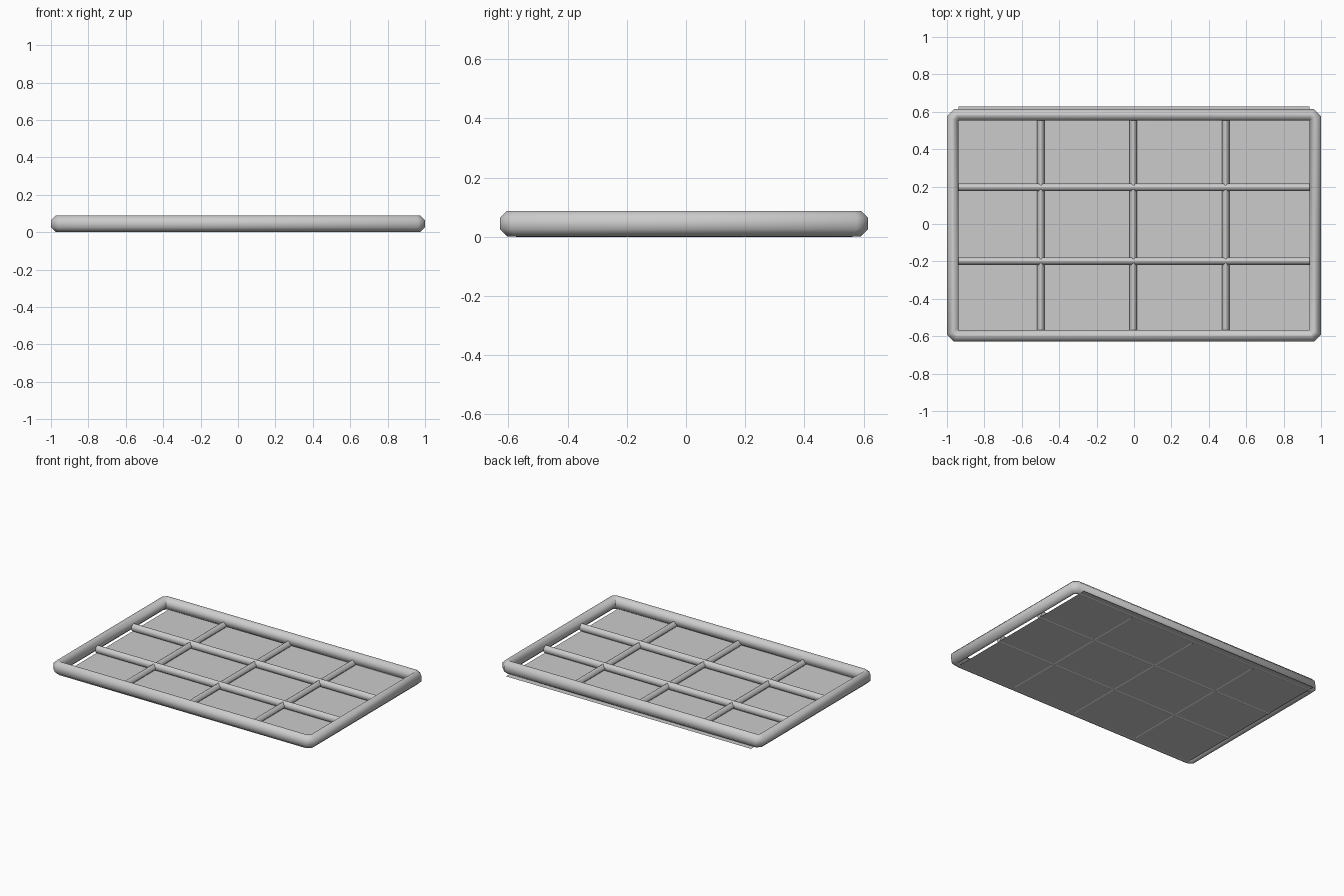
import bpy, bmesh, math

if "Cube" in bpy.data.objects:
    bpy.data.objects.remove(bpy.data.objects["Cube"])


def finish(name, bm, smooth=True):
    bmesh.ops.recalc_face_normals(bm, faces=bm.faces)
    me = bpy.data.meshes.new(name)
    bm.to_mesh(me)
    bm.free()
    ob = bpy.data.objects.new(name, me)
    bpy.context.collection.objects.link(ob)
    if smooth:
        bpy.ops.object.select_all(action='DESELECT')
        bpy.context.view_layer.objects.active = ob
        ob.select_set(True)
        bpy.ops.object.shade_smooth_by_angle(angle=math.radians(50))
    return ob


def section(w, h, c, z0):
    """Chamfered rectangle, w wide, h high, as (offset, z) points."""
    a = w / 2
    return [(-a, z0 + c), (-a + c, z0), (a - c, z0), (a, z0 + c),
            (a, z0 + h - c), (a - c, z0 + h), (-a + c, z0 + h), (-a, z0 + h - c)]


def skin(bm, rings, closed):
    n = len(rings[0])
    for i in range(len(rings) if closed else len(rings) - 1):
        a, b = rings[i], rings[(i + 1) % len(rings)]
        for j in range(n):
            bm.faces.new((a[j], a[(j + 1) % n], b[(j + 1) % n], b[j]))
    if not closed:
        bm.faces.new(rings[0])
        bm.faces.new(rings[-1])


def bar(name, along_x, pos, lo, hi, prof):
    bm = bmesh.new()
    rings = [[bm.verts.new((t, pos + o, z) if along_x else (pos + o, t, z))
              for o, z in prof] for t in (lo, hi)]
    skin(bm, rings, False)
    return finish(name, bm)


# Outer frame: soft section swept round a rectangle with clipped corners
CY, HX, HY, CLIP = -0.007, 0.969, 0.591, 0.02
bm = bmesh.new()
rings = []
k = math.tan(math.radians(22.5))
for sx, sy, first in ((1, 1, 'y'), (-1, 1, 'x'), (-1, -1, 'y'), (1, -1, 'x')):
    ends = [(0, CLIP), (CLIP, 0)]
    if first == 'x':
        ends.reverse()
    for dx, dy in ends:
        # mitre direction at each end of the clipped corner
        mx, my = (1, k) if dx == 0 else (k, 1)
        rings.append([bm.verts.new((sx * (HX - dx + o * mx),
                                    CY + sy * (HY - dy + o * my), z))
                      for o, z in section(0.062, 0.086, 0.024, 0.002)])
skin(bm, rings, True)
finish("outer_frame", bm)

# Horizontal glazing bars
for i, y in enumerate((-0.198, 0.196)):
    bar(f"cross_bar_{i}", True, y, -0.94, 0.94, section(0.04, 0.052, 0.015, 0.0))

# Vertical glazing bars, slightly lower, with a ridged section
ridge = [(-0.004, 0), (0.004, 0), (0.02, 0.018), (0.02, 0.026),
         (0.003, 0.046), (-0.003, 0.046), (-0.02, 0.026), (-0.02, 0.018)]
for i, x in enumerate((-0.498, -0.003, 0.49)):
    bar(f"upright_bar_{i}", False, x, -0.575, 0.562, ridge)

# Thin backing panel that sticks out past the rear edge
bm = bmesh.new()
bm.faces.new([bm.verts.new((x, y, 0.003)) for x, y in
              ((-0.938, -0.61), (0.938, -0.61), (0.938, 0.629), (-0.938, 0.629))])
finish("backing_panel", bm, False)
